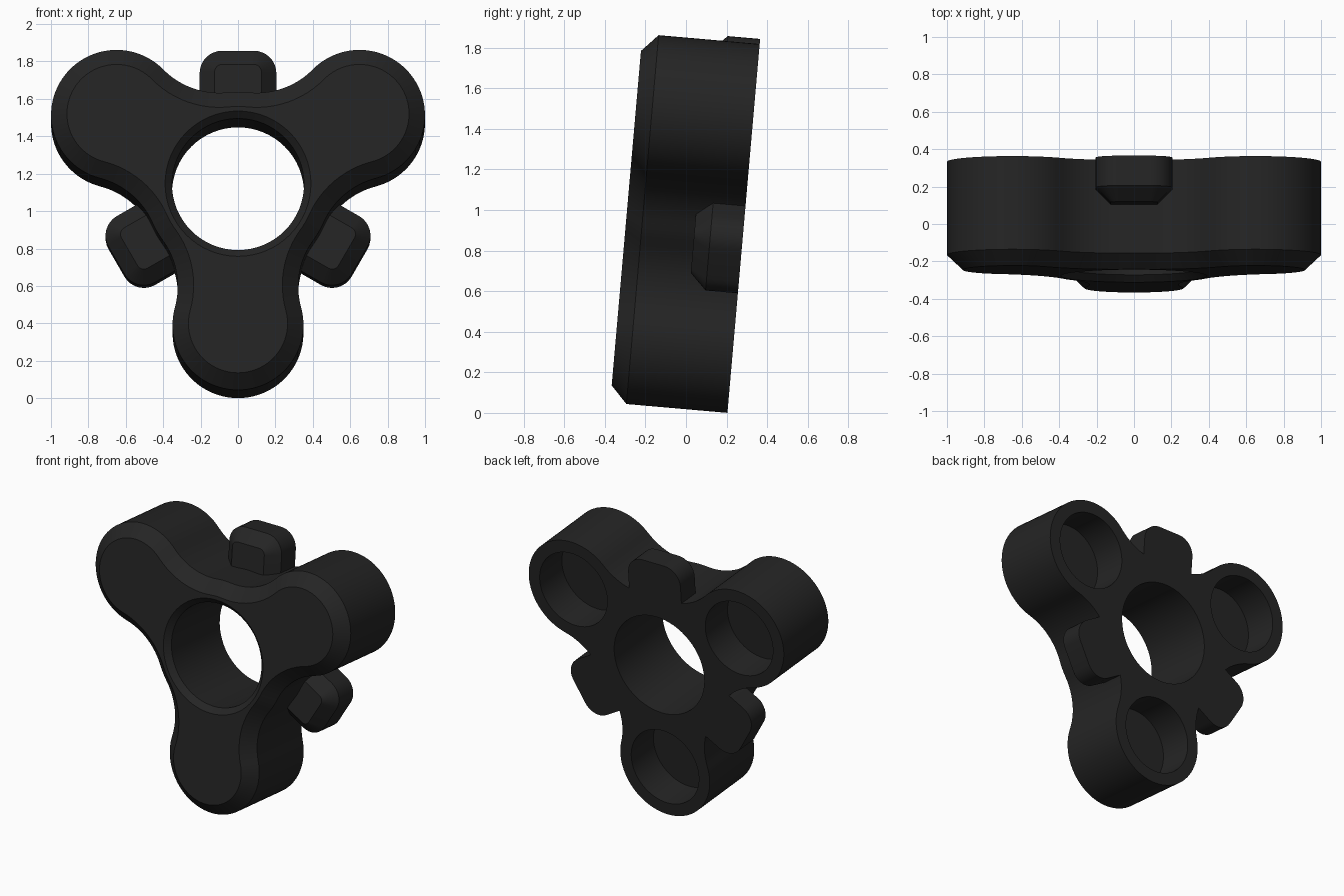
import bpy, bmesh, math
from mathutils import Matrix

if "Cube" in bpy.data.objects:
    bpy.data.objects.remove(bpy.data.objects["Cube"])

TILT = math.radians(-5)          # whole piece leans slightly backward
PLACE = Matrix.Translation((0, 0.30, 1.096)) @ Matrix.Rotation(TILT, 4, 'X')

plastic = bpy.data.materials.new("black_plastic")
plastic.diffuse_color = (0.018, 0.018, 0.018, 1)
plastic.use_nodes = True
plastic.node_tree.nodes["Principled BSDF"].inputs["Base Color"].default_value = plastic.diffuse_color


def arc(cx, cy, r, a0, a1, n):
    """Points on an arc, angles in degrees, both ends included."""
    return [(cx + r * math.cos(math.radians(a0 + (a1 - a0) * i / n)),
             cy + r * math.sin(math.radians(a0 + (a1 - a0) * i / n))) for i in range(n + 1)]


def turn(points, degrees):
    c, s = math.cos(math.radians(degrees)), math.sin(math.radians(degrees))
    return [(x * c - y * s, x * s + y * c) for x, y in points]


def loft(bm, layers):
    """Closed solid through (outline, depth) layers; depth grows toward the front."""
    rings = [[bm.verts.new((x, -w, z)) for x, z in pts] for pts, w in layers]
    n = len(rings[0])
    for a, b in zip(rings, rings[1:]):
        for i in range(n):
            j = (i + 1) % n
            bm.faces.new((a[i], a[j], b[j], b[i]))
    bm.faces.new(rings[0])
    bm.faces.new(rings[-1])


def make(name, solids):
    bm = bmesh.new()
    for layers in solids:
        loft(bm, layers)
    bmesh.ops.recalc_face_normals(bm, faces=bm.faces)
    me = bpy.data.meshes.new(name)
    bm.to_mesh(me)
    bm.free()
    me.materials.append(plastic)
    ob = bpy.data.objects.new(name, me)
    bpy.context.collection.objects.link(ob)
    ob.matrix_world = PLACE
    return ob


def activate(ob):
    bpy.ops.object.select_all(action='DESELECT')
    ob.select_set(True)
    bpy.context.view_layer.objects.active = ob


# Three-lobed outline: hub disc, concave fillets and round lobes, inset by d
def body_outline(d):
    hub, fil, lobe = 0.5 - d, 0.42 + d, 0.35 - d
    ca, cl = 0.544, 0.742                              # fillet centre
    to_hub = math.degrees(math.atan2(cl, ca))
    to_lobe = math.degrees(math.atan2(cl, 0.75 - ca))
    arm = arc(ca, -cl, fil, 180 - to_hub, to_lobe, 12)
    arm += arc(0.75, 0, lobe, to_lobe - 180, 180 - to_lobe, 48)[1:-1]
    arm += arc(ca, cl, fil, -to_lobe, to_hub - 180, 12)
    arm += arc(0, 0, hub, to_hub, 120 - to_hub, 4)[1:-1]
    return [p for a in (-90, 30, 150) for p in turn(arm, a)]


# Tab outline with rounded outer corners, inset by d
def tab_outline(d, angle):
    r, half = 0.12 - d, 0.205 - d
    pts = [(0.44, -half)] + arc(0.63, -0.085, r, -90, 0, 8)
    pts += arc(0.63, 0.085, r, 0, 90, 8) + [(0.44, half)]
    return turn(pts, angle)


def circle(r, x=0, z=0):
    return arc(x, z, r, 0, 360, 64)[:-1]


# Body with bevelled front rim
body = make("spinner_body", [[(body_outline(0), 0), (body_outline(0), 0.50),
                              (body_outline(0.085), 0.58)]])

# Cutter: central bore with bevelled front edge, blind pockets behind each lobe
solids = [[(circle(0.353), -0.1), (circle(0.353), 0.543),
           (circle(0.39), 0.58), (circle(0.39), 0.7)]]
for a in (-90, 30, 150):
    (x, z), = turn([(0.75, 0)], a)
    solids.append([(circle(0.265, x, z), -0.1), (circle(0.265, x, z), 0.25)])
cutter = make("hole_cutter", solids)
cutter.hide_render = True

activate(body)
mod = body.modifiers.new("holes", 'BOOLEAN')
mod.operation = 'DIFFERENCE'
mod.solver = 'EXACT'
mod.object = cutter
bpy.ops.object.modifier_apply(modifier=mod.name)
bpy.data.objects.remove(cutter)
activate(body)
bpy.ops.object.shade_smooth_by_angle(angle=math.radians(25))

# Three small bevelled tabs between the lobes
for name, a in (("top_tab", 90), ("left_tab", 210), ("right_tab", -30)):
    tab = make(name, [[(tab_outline(0, a), 0.0), (tab_outline(0, a), 0.16),
                       (tab_outline(0.08, a), 0.24)]])
    activate(tab)
    bpy.ops.object.shade_smooth_by_angle(angle=math.radians(25))
